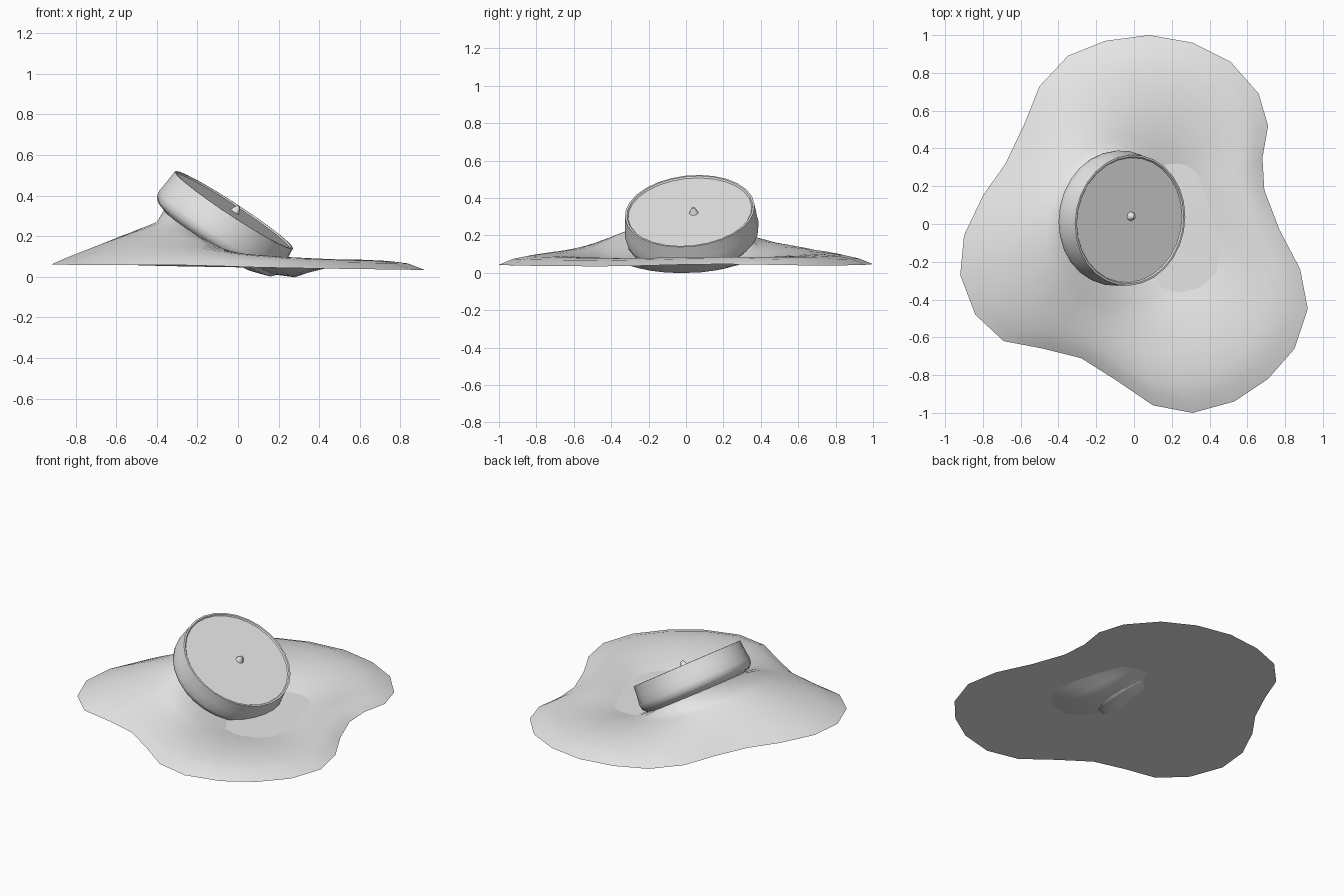
import bpy
import bmesh
import math
from mathutils import Vector, Matrix

cube = bpy.data.objects.get("Cube")
if cube:
    bpy.data.objects.remove(cube, do_unlink=True)

grey = bpy.data.materials.new("light_grey")
grey.use_nodes = True
grey.diffuse_color = (0.8, 0.8, 0.8, 1)
grey.node_tree.nodes["Principled BSDF"].inputs["Base Color"].default_value = (0.8, 0.8, 0.8, 1)


def make(name, bm, angle=40, fix=True):
    if fix:
        bmesh.ops.recalc_face_normals(bm, faces=bm.faces)
    mesh = bpy.data.meshes.new(name)
    bm.to_mesh(mesh)
    bm.free()
    mesh.materials.append(grey)
    ob = bpy.data.objects.new(name, mesh)
    bpy.context.collection.objects.link(ob)
    bpy.ops.object.select_all(action="DESELECT")
    ob.select_set(True)
    bpy.context.view_layer.objects.active = ob
    bpy.ops.object.shade_smooth_by_angle(angle=math.radians(angle))
    return ob


def loft(bm, loops):
    rings = [[bm.verts.new(p) for p in loop] for loop in loops]
    for a, b in zip(rings, rings[1:]):
        for i in range(len(a)):
            j = (i + 1) % len(a)
            bm.faces.new((a[i], a[j], b[j], b[i]))
    return rings


# Tilted frame of the crown: local z is its axis, local x points downhill
axis = Vector((0.545, -0.09, 0.832)).normalized()
side = axis.cross(Vector((1, 0, 0))).normalized()
down = side.cross(axis)
frame = Matrix((down, side, axis)).transposed().to_4x4()
frame.translation = (-0.02, 0.02, 0.33)


def circle(r, h, angles):
    return [frame @ Vector((r * math.cos(a), r * math.sin(a), h)) for a in angles]


# Outline of the wavy brim, clockwise from the back
outline = [
    (0.08, 1.0), (0.31, 0.96), (0.51, 0.86), (0.66, 0.69), (0.71, 0.52), (0.68, 0.35), (0.69, 0.18),
    (0.77, -0.03), (0.88, -0.24), (0.92, -0.45), (0.85, -0.66), (0.71, -0.82), (0.53, -0.94),
    (0.31, -1.0), (0.10, -0.96), (-0.09, -0.83), (-0.28, -0.71), (-0.48, -0.66), (-0.69, -0.62),
    (-0.84, -0.48), (-0.92, -0.27), (-0.90, -0.06), (-0.80, 0.15), (-0.68, 0.32), (-0.58, 0.53),
    (-0.50, 0.73), (-0.35, 0.89), (-0.15, 0.97)]
cx, cy = -0.06, -0.02
angles = [math.atan2(y - cy, x - cx) for x, y in outline]
rim = [Vector((x, y, 0.047 - 0.014 * x + 0.03 * max(0, 1 - math.hypot(x, y)))) for x, y in outline]


# Brim: from the outline up to the tilted foot of the crown, then into the neck
def brim_loop(t):
    loop = []
    for p, a in zip(rim, angles):
        x, y = cx + 0.34 * math.cos(a), cy + 0.40 * math.sin(a)
        q = p.lerp(Vector((x, y, 0.11 - 0.40 * x)), t)
        swell = 0.03 + 0.025 * math.cos(a)
        q.z += swell * math.sin(math.pi * t ** 0.7)
        loop.append(q)
    return loop


steps = 8
bm = bmesh.new()
loft(bm, [brim_loop(i / steps) for i in range(steps + 1)] + [circle(0.29, -0.18, angles)])
make("brim", bm, 60)

# Flat underside closing the brim
bm = bmesh.new()
face = bm.faces.new([bm.verts.new(p) for p in rim])
bmesh.ops.triangulate(bm, faces=[face])
make("underside", bm, 30, False)

# Crown: rounded tilted disc with a shallow lip around its lid
profile = [(0.25, -0.2), (0.29, -0.187), (0.335, -0.172), (0.355, -0.15), (0.36, -0.12),
           (0.354, -0.07), (0.348, 0), (0.338, 0), (0.332, -0.008)]
turn = [2 * math.pi * i / 28 for i in range(28)]
bm = bmesh.new()
rings = loft(bm, [circle(r, h, turn) for r, h in profile])
bm.faces.new(rings[-1])
bm.faces.new(rings[0])
make("crown", bm, 40)

# Small pointed knob on the lid
bm = bmesh.new()
bmesh.ops.create_cone(bm, cap_ends=True, segments=8, radius1=0.028, radius2=0.008, depth=0.04,
                      matrix=frame @ Matrix.Translation((0.01, 0.02, 0.006)))
make("knob", bm, 50)
